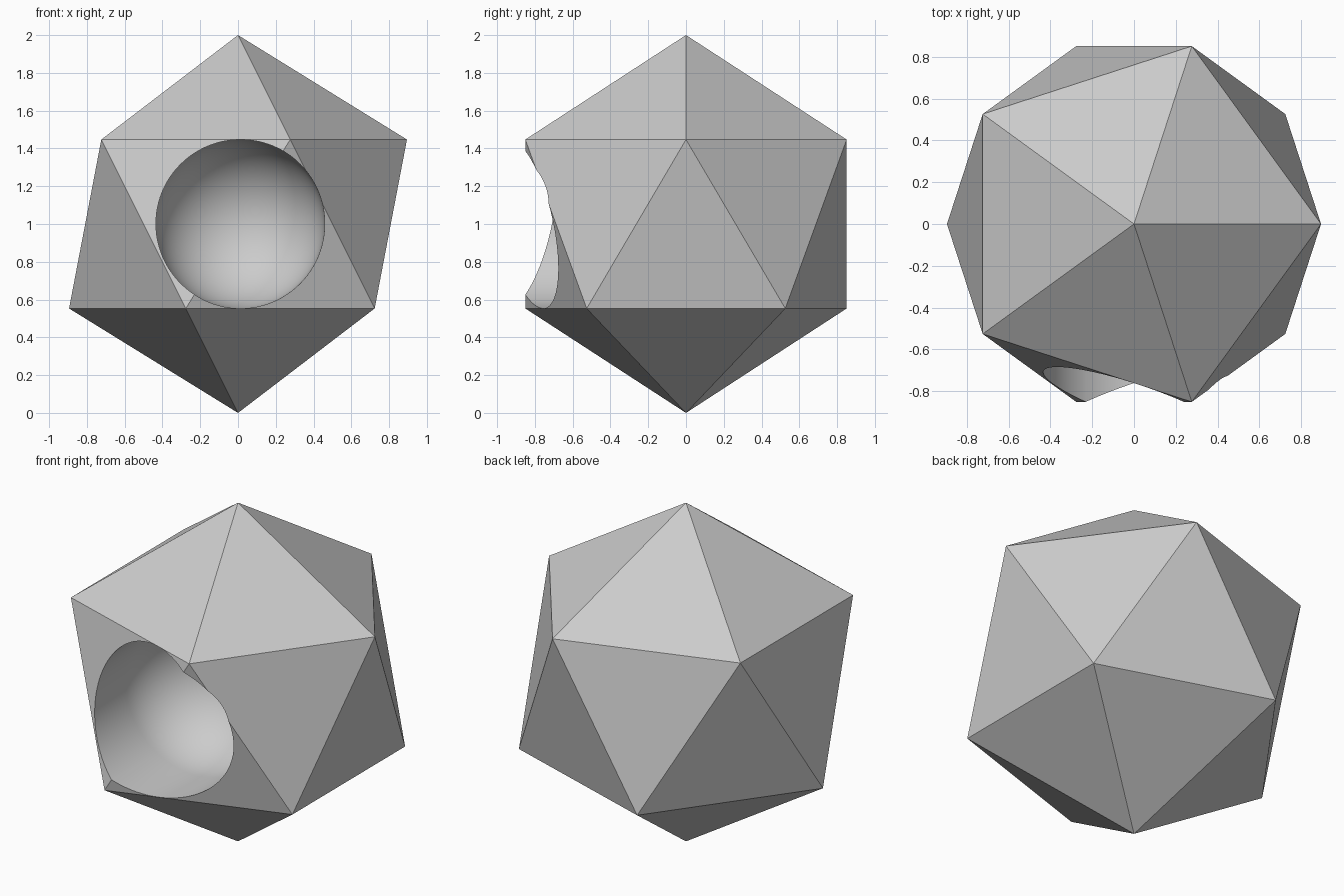
import bpy, bmesh, math
from mathutils import Matrix, Vector

default = bpy.data.objects.get("Cube")
if default:
    bpy.data.objects.remove(default, do_unlink=True)

SOCKET_R = 0.4468      # just inside the upper and lower rings of corners
SOCKET_Y = 0.42        # distance from the centre to the start of the bowl
SEGMENTS = 96

grey = bpy.data.materials.new("plain grey")
grey.use_nodes = True
colour = (0.6, 0.6, 0.6, 1)
grey.diffuse_color = colour
grey.node_tree.nodes["Principled BSDF"].inputs["Base Color"].default_value = colour


def add_object(name, bm):
    mesh = bpy.data.meshes.new(name)
    bm.to_mesh(mesh)
    bm.free()
    mesh.materials.append(grey)
    obj = bpy.data.objects.new(name, mesh)
    bpy.context.collection.objects.link(obj)
    obj.location.z = 1
    return obj


# Twenty-sided body
bm = bmesh.new()
bmesh.ops.create_icosphere(bm, subdivisions=1, radius=1)
body = add_object("twenty_sided_body", bm)

# Round-ended socket cutter: a lathed profile along -y
bm = bmesh.new()
steps = 24
profile = [Vector((0, -1.3, 0)), Vector((SOCKET_R, -1.3, 0))]
for i in range(steps + 1):
    a = math.pi / 2 * i / steps
    profile.append(Vector((SOCKET_R * math.cos(a), SOCKET_R * math.sin(a) - SOCKET_Y, 0)))
profile[-1].x = 0
verts = [bm.verts.new(p) for p in profile]
edges = [bm.edges.new(pair) for pair in zip(verts, verts[1:])]
bmesh.ops.spin(bm, geom=verts + edges, cent=(0, 0, 0), axis=(0, 1, 0),
               angle=math.tau, steps=SEGMENTS)
bmesh.ops.remove_doubles(bm, verts=bm.verts[:], dist=1e-4)
bmesh.ops.recalc_face_normals(bm, faces=bm.faces[:])
bmesh.ops.rotate(bm, verts=bm.verts[:], cent=(0, 0, 0),
                 matrix=Matrix.Rotation(math.radians(1), 3, 'Z'))
cutter = add_object("socket_cutter", bm)
cutter.hide_render = True

# Cut the socket into the front
cut = body.modifiers.new("socket", 'BOOLEAN')
cut.operation = 'DIFFERENCE'
cut.solver = 'EXACT'
cut.object = cutter
bpy.ops.object.select_all(action='DESELECT')
bpy.context.view_layer.objects.active = body
body.select_set(True)
bpy.ops.object.modifier_apply(modifier=cut.name)
bpy.data.objects.remove(cutter, do_unlink=True)

# Smooth socket, crisp flat facets
bpy.ops.object.shade_smooth_by_angle(angle=math.radians(30))
